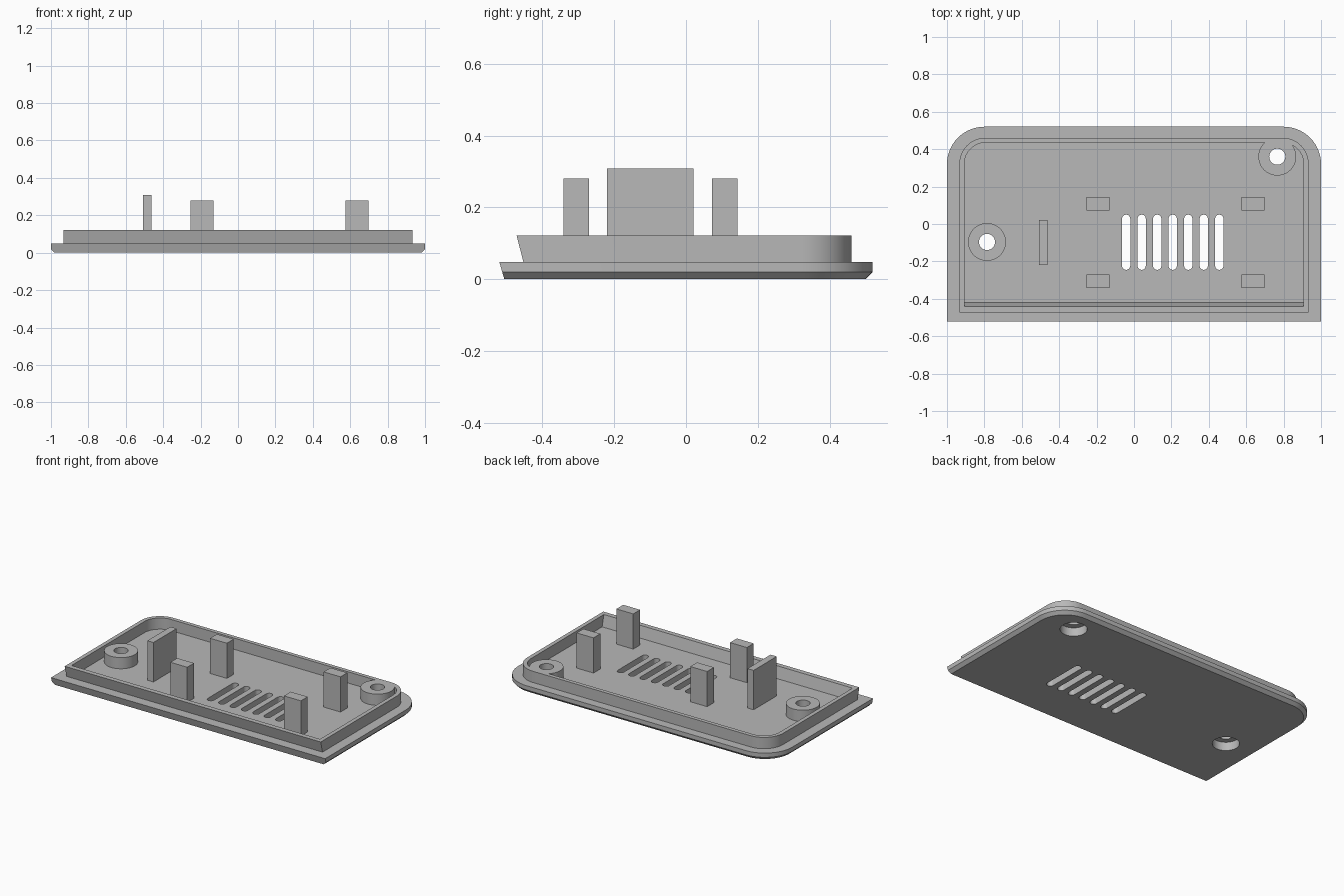
import bpy, bmesh
from math import sin, cos, pi

if "Cube" in bpy.data.objects:
    bpy.data.objects.remove(bpy.data.objects["Cube"], do_unlink=True)

grey = bpy.data.materials.new("plain grey")
grey.use_nodes = True
GREY = (0.48, 0.48, 0.48, 1)
grey.diffuse_color = GREY
grey.node_tree.nodes["Principled BSDF"].inputs["Base Color"].default_value = GREY

FLOOR, RIM = 0.048, 0.122


def finish(bm, name):
    bmesh.ops.recalc_face_normals(bm, faces=bm.faces)
    mesh = bpy.data.meshes.new(name)
    bm.to_mesh(mesh)
    bm.free()
    mesh.materials.append(grey)
    ob = bpy.data.objects.new(name, mesh)
    bpy.context.scene.collection.objects.link(ob)
    return ob


def loft(name, rings):
    """Skin a stack of closed outlines and cap both ends."""
    bm = bmesh.new()
    loops = [[bm.verts.new(p) for p in ring] for ring in rings]
    n = len(loops[0])
    for a, b in zip(loops, loops[1:]):
        for i in range(n):
            j = (i + 1) % n
            bm.faces.new((a[i], a[j], b[j], b[i]))
    bm.faces.new(loops[0])
    bm.faces.new(loops[-1])
    return finish(bm, name)


def outline(z, half, front, back, r, steps=14):
    """Rectangle with square front corners and rounded back corners."""
    pts = [(-half, front, z), (half, front, z)]
    for cx, start in ((half - r, 0), (r - half, pi / 2)):
        for i in range(steps + 1):
            a = start + pi / 2 * i / steps
            pts.append((cx + r * cos(a), back - r + r * sin(a), z))
    return pts


def slot(z, x, y0, y1, r, steps=24):
    """Stadium outline along y; a circle when y0 equals y1."""
    pts = []
    for cy, start in ((y1, 0), (y0, pi)):
        count = steps if y0 != y1 else steps - 1
        for i in range(count + 1):
            a = start + pi * i / steps
            pts.append((x + r * cos(a), cy + r * sin(a), z))
    return pts


def slot_solid(name, x, y0, y1, r, z0, z1):
    return loft(name, [slot(z, x, y0, y1, r) for z in (z0, z1)])


def box(name, x0, x1, y0, y1, z0, z1):
    return loft(name, [[(x0, y0, z), (x1, y0, z), (x1, y1, z), (x0, y1, z)]
                       for z in (z0, z1)])


def combine(target, tool, operation):
    tool.hide_render = True
    mod = target.modifiers.new(operation.lower(), "BOOLEAN")
    mod.operation, mod.solver, mod.object = operation, "EXACT", tool
    bpy.ops.object.select_all(action="DESELECT")
    bpy.context.view_layer.objects.active = target
    target.select_set(True)
    bpy.ops.object.modifier_apply(modifier=mod.name)
    bpy.data.objects.remove(tool, do_unlink=True)


# Chamfered plate with a raised lip; the front leans outwards
cover = loft("cover", [
    outline(0, 0.98, -0.506, 0.5, 0.18),
    outline(0.02, 1, -0.512, 0.52, 0.2),
    outline(FLOOR, 1, -0.52, 0.52, 0.2),
    outline(FLOOR, 0.934, -0.453, 0.461, 0.14),
    outline(RIM, 0.934, -0.472, 0.461, 0.14),
    outline(RIM, 0.907, -0.44, 0.435, 0.114),
    outline(FLOOR, 0.907, -0.421, 0.435, 0.114),
])

# Screw bosses with a through hole and a counterbore from below
bosses = ((-0.786, -0.096), (0.766, 0.36))
for x, y in bosses:
    combine(cover, slot_solid("boss", x, y, y, 0.101, 0.03, RIM), "UNION")
for x, y in bosses:
    combine(cover, slot_solid("counterbore", x, y, y, 0.08, -0.1, 0.056), "DIFFERENCE")
    combine(cover, slot_solid("hole", x, y, y, 0.043, -0.1, 0.3), "DIFFERENCE")

# Row of vent slots
for i in range(7):
    vent = slot_solid("vent", -0.042 + 0.083 * i, -0.223, 0.028, 0.022, -0.1, 0.3)
    combine(cover, vent, "DIFFERENCE")

bpy.ops.object.select_all(action="DESELECT")
bpy.context.view_layer.objects.active = cover
cover.select_set(True)
bpy.ops.object.shade_smooth_by_angle(angle=pi / 7)

# Four support posts and one tall tab
for side, x in (("right", -0.255), ("left", 0.574)):
    for end, y in (("front", -0.341), ("back", 0.073)):
        box(f"{end}_{side}_post", x, x + 0.123, y, y + 0.071, FLOOR - 0.01, 0.28)
box("tab", -0.508, -0.463, -0.22, 0.021, FLOOR - 0.01, 0.308)
